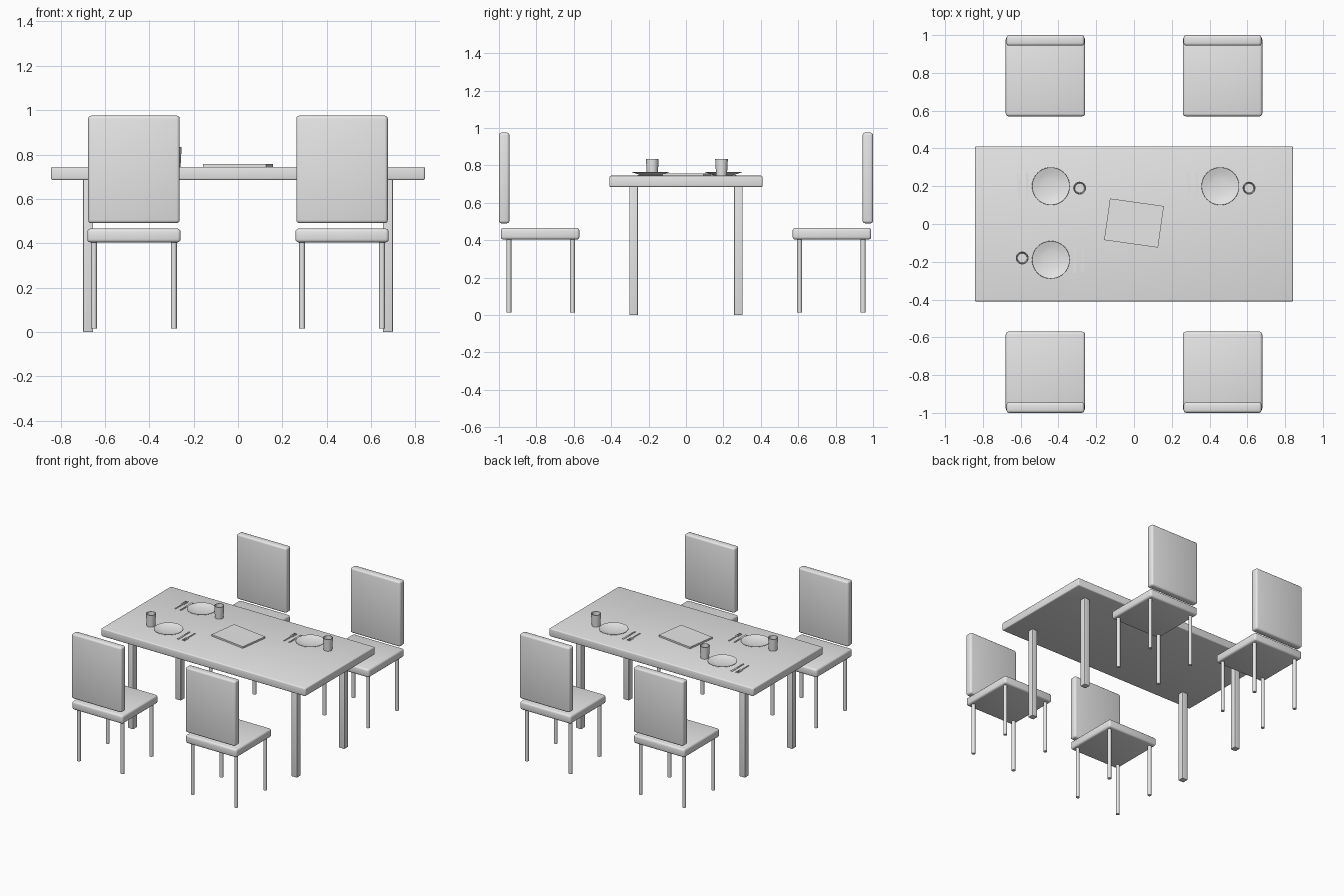
import bpy, bmesh, math
from mathutils import Matrix, Vector

if "Cube" in bpy.data.objects:
    bpy.data.objects.remove(bpy.data.objects["Cube"], do_unlink=True)

grey = bpy.data.materials.new("light_grey")
grey.use_nodes = True
grey.diffuse_color = (0.8, 0.8, 0.8, 1)
grey.node_tree.nodes["Principled BSDF"].inputs["Base Color"].default_value = (0.8, 0.8, 0.8, 1)


def finish(name, bm, loc=(0, 0, 0), turn=0, smooth=True):
    mesh = bpy.data.meshes.new(name)
    bmesh.ops.recalc_face_normals(bm, faces=bm.faces)
    bm.to_mesh(mesh)
    bm.free()
    mesh.materials.append(grey)
    ob = bpy.data.objects.new(name, mesh)
    bpy.context.collection.objects.link(ob)
    ob.location = loc
    ob.rotation_euler.z = turn
    if smooth:
        bpy.ops.object.select_all(action='DESELECT')
        ob.select_set(True)
        bpy.context.view_layer.objects.active = ob
        bpy.ops.object.shade_smooth_by_angle(angle=math.radians(35))
    return ob


def box(name, loc, size, bevel=0, turn=0):
    """Box centred on loc, with optional rounded edges."""
    bm = bmesh.new()
    bmesh.ops.create_cube(bm, size=1, matrix=Matrix.Diagonal((*size, 1)))
    if bevel:
        bmesh.ops.bevel(bm, geom=bm.edges[:], offset=bevel, segments=3,
                        profile=0.5, affect='EDGES')
    return finish(name, bm, loc, turn, bool(bevel))


def lathe(name, profile, loc, steps=32):
    """Spin an (r, z) profile around the vertical axis."""
    bm = bmesh.new()
    verts = [bm.verts.new((r, 0, z)) for r, z in profile]
    edges = [bm.edges.new(pair) for pair in zip(verts, verts[1:])]
    bmesh.ops.spin(bm, geom=verts + edges, cent=(0, 0, 0), axis=(0, 0, 1),
                   angle=math.tau, steps=steps)
    bmesh.ops.remove_doubles(bm, verts=bm.verts, dist=0.0001)
    return finish(name, bm, loc)


# Table
TOP = 0.745
box("table_top", (0, 0, TOP - 0.03), (1.685, 0.82, 0.06), 0.008)
for sx, side in ((-1, "right"), (1, "left")):
    for sy, end in ((-1, "front"), (1, "back")):
        box(f"table_leg_{end}_{side}", (sx * 0.675, sy * 0.28, 0.345),
            (0.045, 0.045, 0.69), 0.003)

# Chairs
LEG = [(0, 0.015), (0.013, 0.015), (0.013, 0.41), (0, 0.41)]
for sx, side in ((-1, "right"), (1, "left")):
    for sy, end in ((-1, "front"), (1, "back")):
        tag = f"{end}_{side}"
        x = sx * 0.469
        box(f"chair_seat_{tag}", (x, sy * 0.78, 0.435), (0.42, 0.42, 0.062), 0.014)
        box(f"chair_back_{tag}", (x, sy * 0.972, 0.733), (0.412, 0.056, 0.485), 0.014)
        for dx in (-0.18, 0.18):
            for y in (0.607, 0.947):
                lathe(f"chair_leg_{tag}", LEG, (x + dx, sy * y, 0), 16)

# Place settings
PLATE = [(0, 0.002), (0.05, 0.002), (0.1, 0.019), (0.099, 0.021),
         (0.07, 0.012), (0.045, 0.007), (0, 0.006)]
CUP = [(0, 0), (0.029, 0), (0.034, 0.09), (0.029, 0.09), (0.025, 0.006), (0, 0.006)]


def place_setting(tag, x, y, turn):
    """Plate with cutlery on one hand and a cup on the other."""
    spin = Matrix.Rotation(turn, 3, 'Z')

    def at(dx, dy, dz):
        return Vector((x, y, TOP)) + spin @ Vector((dx, dy, dz))

    lathe(f"plate_{tag}", PLATE, at(0, 0, 0), 40)
    lathe(f"cup_{tag}", CUP, at(0.152, -0.01, 0), 24)
    box(f"knife_blade_{tag}", at(-0.125, 0.035, 0.003), (0.014, 0.07, 0.003), 0, turn)
    box(f"knife_handle_{tag}", at(-0.125, -0.035, 0.003), (0.009, 0.07, 0.005), 0, turn)
    box(f"fork_handle_{tag}", at(-0.168, -0.025, 0.003), (0.008, 0.09, 0.004), 0, turn)
    box(f"fork_neck_{tag}", at(-0.168, 0.025, 0.003), (0.022, 0.012, 0.004), 0, turn)
    for dx in (-0.009, 0, 0.009):
        box(f"fork_tine_{tag}", at(-0.168 + dx, 0.048, 0.003), (0.004, 0.038, 0.004), 0, turn)


place_setting("back_right", -0.44, 0.2, 0)
place_setting("back_left", 0.457, 0.2, 0)
place_setting("front_right", -0.44, -0.19, math.pi)

# Centre mat
box("centre_mat", (0, 0.005, TOP + 0.006), (0.288, 0.222, 0.013), 0, math.radians(-8))
